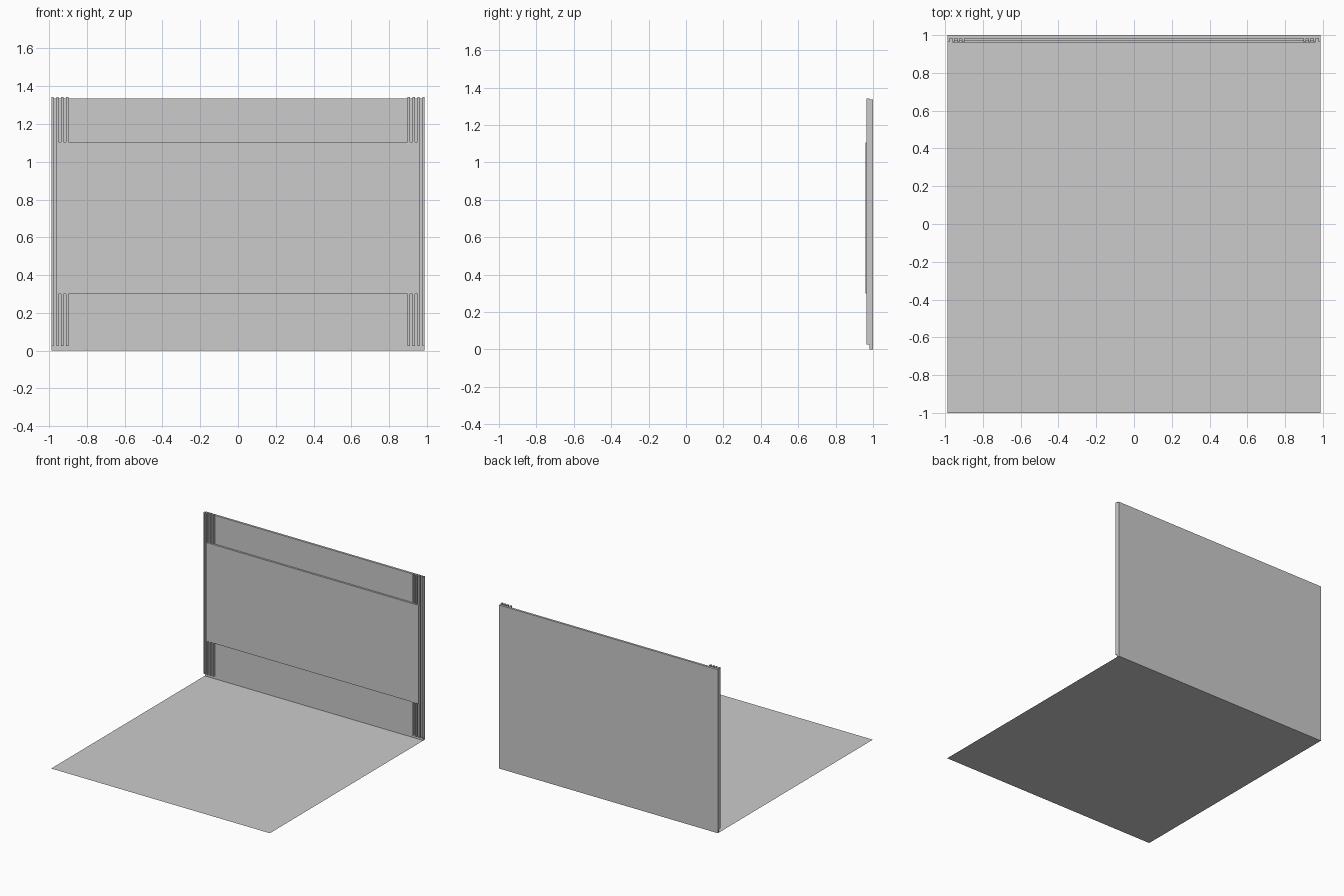
import bpy

if "Cube" in bpy.data.objects:
    bpy.data.objects.remove(bpy.data.objects["Cube"])


def box(name, x0, x1, y0, y1, z0, z1):
    """Axis-aligned box given by its limits."""
    bpy.ops.mesh.primitive_cube_add(size=1)
    ob = bpy.context.object
    ob.name = ob.data.name = name
    for v in ob.data.vertices:
        v.co = ((x0, x1)[v.co.x > 0], (y0, y1)[v.co.y > 0], (z0, z1)[v.co.z > 0])
    return ob


HALF = 0.988

# thin floor sheet
bpy.ops.mesh.primitive_plane_add(size=2)
floor = bpy.context.object
floor.name = floor.data.name = "floor"
for v in floor.data.vertices:
    v.co = (HALF if v.co.x > 0 else -HALF, 0.982 if v.co.y > 0 else -1.0, 0)

# back wall
box("back_wall", -HALF, HALF, 0.982, 1.0, 0, 1.335)

# raised centre panel
box("wall_panel", -0.96, 0.96, 0.96, 0.975, 0.30, 1.105)

# four slim upright slats at each side of the wall
for side, sign in (("left", -1), ("right", 1)):
    for i in range(4):
        outer = sign * (HALF - i * 0.0262)
        inner = outer - sign * 0.0125
        box(f"{side}_slat_{i + 1}", min(outer, inner), max(outer, inner),
            0.964, 0.982, 0.025, 1.342)
